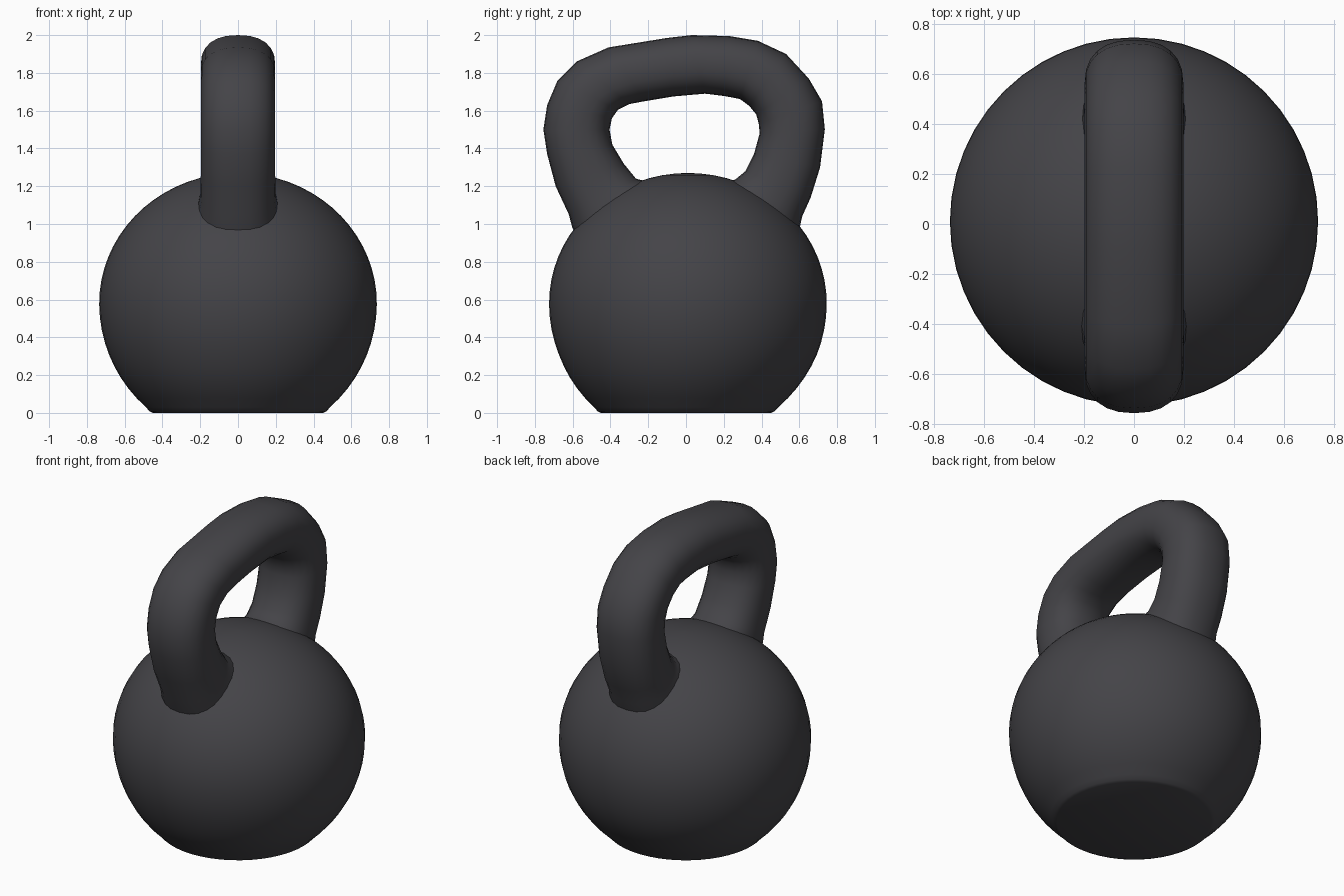
import bpy, bmesh, math
from mathutils import Vector

if "Cube" in bpy.data.objects:
    bpy.data.objects.remove(bpy.data.objects["Cube"])

iron = bpy.data.materials.new("dark iron")
iron.diffuse_color = (0.058, 0.057, 0.064, 1)
iron.use_nodes = True
iron.node_tree.nodes["Principled BSDF"].inputs["Base Color"].default_value = iron.diffuse_color


def loft(name, rings, cap_start, cap_end, angle):
    """Skin closed rings of points and shade the result."""
    bm = bmesh.new()
    loops = [[bm.verts.new(p) for p in r] for r in rings]
    n = len(loops[0])
    for a, b in zip(loops, loops[1:]):
        for i in range(n):
            j = (i + 1) % n
            bm.faces.new((a[i], a[j], b[j], b[i]))
    if cap_start:
        bm.faces.new(loops[0][::-1])
    if cap_end:
        bm.faces.new(loops[-1])
    bmesh.ops.recalc_face_normals(bm, faces=bm.faces)
    me = bpy.data.meshes.new(name)
    bm.to_mesh(me)
    bm.free()
    ob = bpy.data.objects.new(name, me)
    bpy.context.collection.objects.link(ob)
    me.materials.append(iron)
    bpy.ops.object.select_all(action='DESELECT')
    ob.select_set(True)
    bpy.context.view_layer.objects.active = ob
    bpy.ops.object.shade_smooth_by_angle(angle=math.radians(angle))
    return ob


# Ball body with flat, slightly bevelled foot
R, CZ, TOP, CY, SEG = 0.735, 0.58, 0.69, 0.01, 48
profile = [(0.45, 0.0), (0.468, 0.008)]
start = math.asin((0.03 - CZ) / R)
STEPS = 26
for k in range(STEPS):
    t = start + (math.pi / 2 - start) * k / STEPS
    h = R if t < 0 else TOP
    profile.append((R * math.cos(t), CZ + h * math.sin(t)))
profile.append((0.01, CZ + TOP))
rings = [[(r * math.cos(2 * math.pi * i / SEG),
           CY * min(1, z / 0.3) + r * math.sin(2 * math.pi * i / SEG), z)
          for i in range(SEG)] for r, z in profile]
loft("ball_body", rings, True, True, 30)

# Handle stations: outer y, outer z, inner y, inner z, half width
stations = [
    (-0.54, 0.86, -0.10, 1.15, 0.225),
    (-0.602, 0.98, -0.19, 1.22, 0.212),
    (-0.62, 1.05, -0.265, 1.24, 0.20),
    (-0.69, 1.20, -0.33, 1.32, 0.197),
    (-0.735, 1.37, -0.39, 1.42, 0.197),
    (-0.755, 1.50, -0.405, 1.50, 0.197),
    (-0.735, 1.63, -0.392, 1.56, 0.197),
    (-0.68, 1.76, -0.36, 1.605, 0.197),
    (-0.58, 1.86, -0.30, 1.635, 0.197),
    (-0.41, 1.935, -0.22, 1.65, 0.197),
    (-0.10, 1.985, -0.07, 1.675, 0.197),
    (0.03, 2.00, 0.10, 1.69, 0.197),
    (0.23, 1.995, 0.20, 1.678, 0.197),
    (0.38, 1.97, 0.285, 1.662, 0.197),
    (0.53, 1.90, 0.335, 1.625, 0.197),
    (0.65, 1.77, 0.372, 1.58, 0.197),
    (0.72, 1.65, 0.385, 1.53, 0.197),
    (0.735, 1.50, 0.39, 1.48, 0.197),
    (0.71, 1.30, 0.36, 1.37, 0.197),
    (0.66, 1.14, 0.315, 1.28, 0.197),
    (0.615, 1.04, 0.26, 1.235, 0.20),
    (0.602, 0.98, 0.19, 1.22, 0.212),
    (0.54, 0.86, 0.10, 1.15, 0.225),
]


def soft(v):
    """Slightly squared ellipse coordinate."""
    return math.copysign(abs(v) ** 0.85, v)


tube = []
for oy, oz, iy, iz, w in stations:
    outer, inner = Vector((0, oy, oz)), Vector((0, iy, iz))
    mid, half = (outer + inner) / 2, (outer - inner) / 2
    ring = []
    for i in range(24):
        a = 2 * math.pi * i / 24
        ring.append(mid + half * soft(math.cos(a)) + Vector((w * soft(math.sin(a)), 0, 0)))
    tube.append(ring)
loft("handle", tube, True, True, 60)
